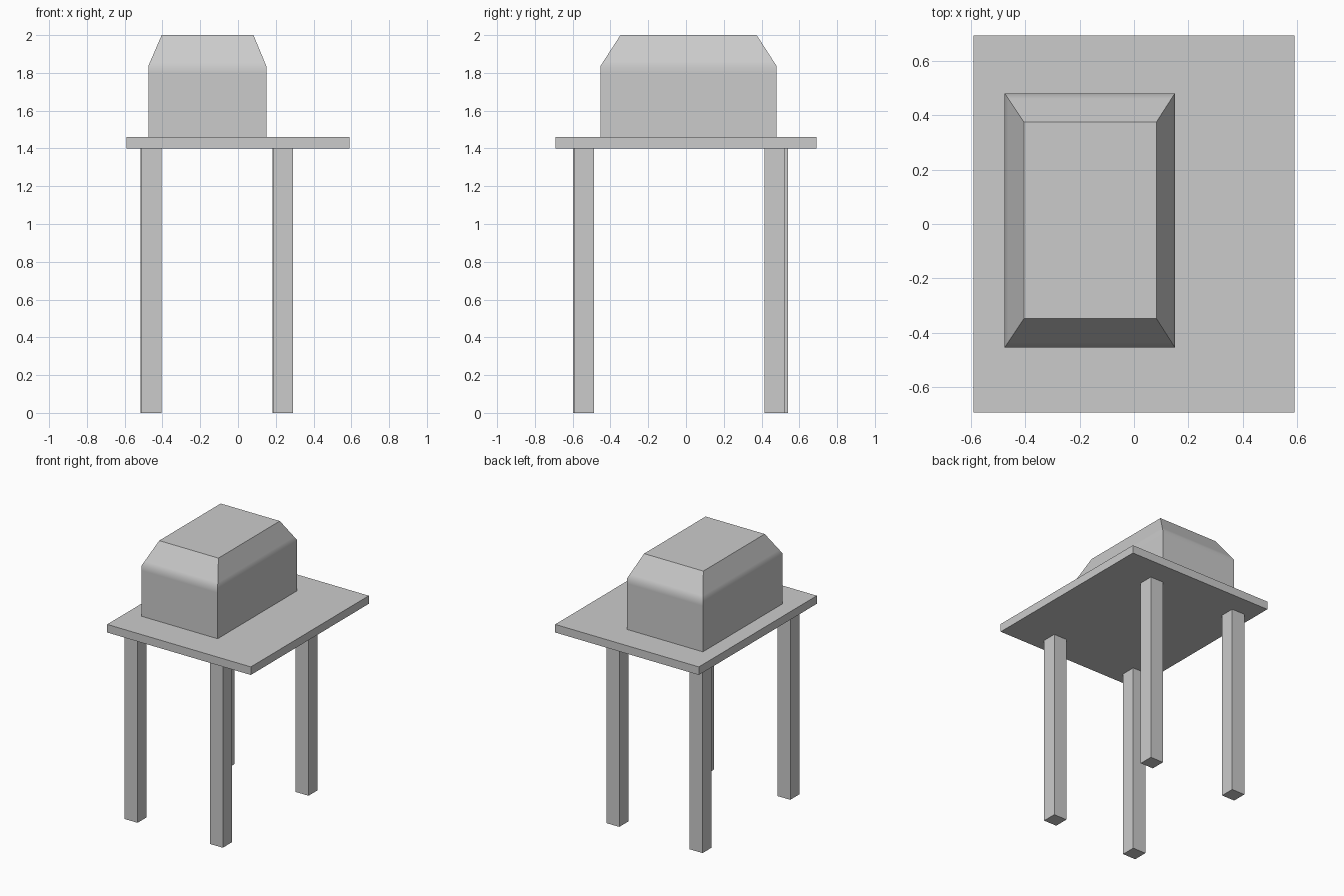
import bpy, bmesh, math

if "Cube" in bpy.data.objects:
    bpy.data.objects.remove(bpy.data.objects["Cube"])


def loft(name, rings):
    """Closed solid through rectangular rings given as (x0, x1, y0, y1, z)."""
    bm = bmesh.new()
    loops = [[bm.verts.new(p) for p in ((x0, y0, z), (x1, y0, z), (x1, y1, z), (x0, y1, z))]
             for x0, x1, y0, y1, z in rings]
    for low, high in zip(loops, loops[1:]):
        for i in range(4):
            j = (i + 1) % 4
            bm.faces.new((low[i], low[j], high[j], high[i]))
    bm.faces.new(loops[0][::-1])
    bm.faces.new(loops[-1])
    mesh = bpy.data.meshes.new(name)
    bm.to_mesh(mesh)
    bm.free()
    ob = bpy.data.objects.new(name, mesh)
    bpy.context.collection.objects.link(ob)
    return ob


def box(name, x0, x1, y0, y1, z0, z1):
    return loft(name, [(x0, x1, y0, y1, z0), (x0, x1, y0, y1, z1)])


# Flat platform
box("platform", -0.59, 0.59, -0.692, 0.692, 1.40, 1.46)

# Four square legs, slightly unevenly placed
W = 0.053
for name, x, y in (("front_left_leg", -0.459, -0.545), ("front_right_leg", 0.238, -0.541),
                   ("back_left_leg", -0.462, 0.488), ("back_right_leg", 0.236, 0.468)):
    box(name, x - W, x + W, y - W, y + W, 0.0, 1.40)

# Body with a tapered top; extra rings keep the soft bend narrow
base = (-0.475, 0.15, -0.453, 0.48)
top = (-0.404, 0.082, -0.347, 0.374)
shoulder = [a + (b - a) * 0.18 for a, b in zip(base, top)]
body = loft("tank_body", [(*base, 1.46), (*base, 1.80), (*base, 1.836),
                          (*shoulder, 1.836 + 0.164 * 0.18), (*top, 2.0)])

# Smooth the shoulder bend only, other edges stay sharp
bpy.ops.object.select_all(action='DESELECT')
body.select_set(True)
bpy.context.view_layer.objects.active = body
bpy.ops.object.shade_smooth_by_angle(angle=math.radians(40))
